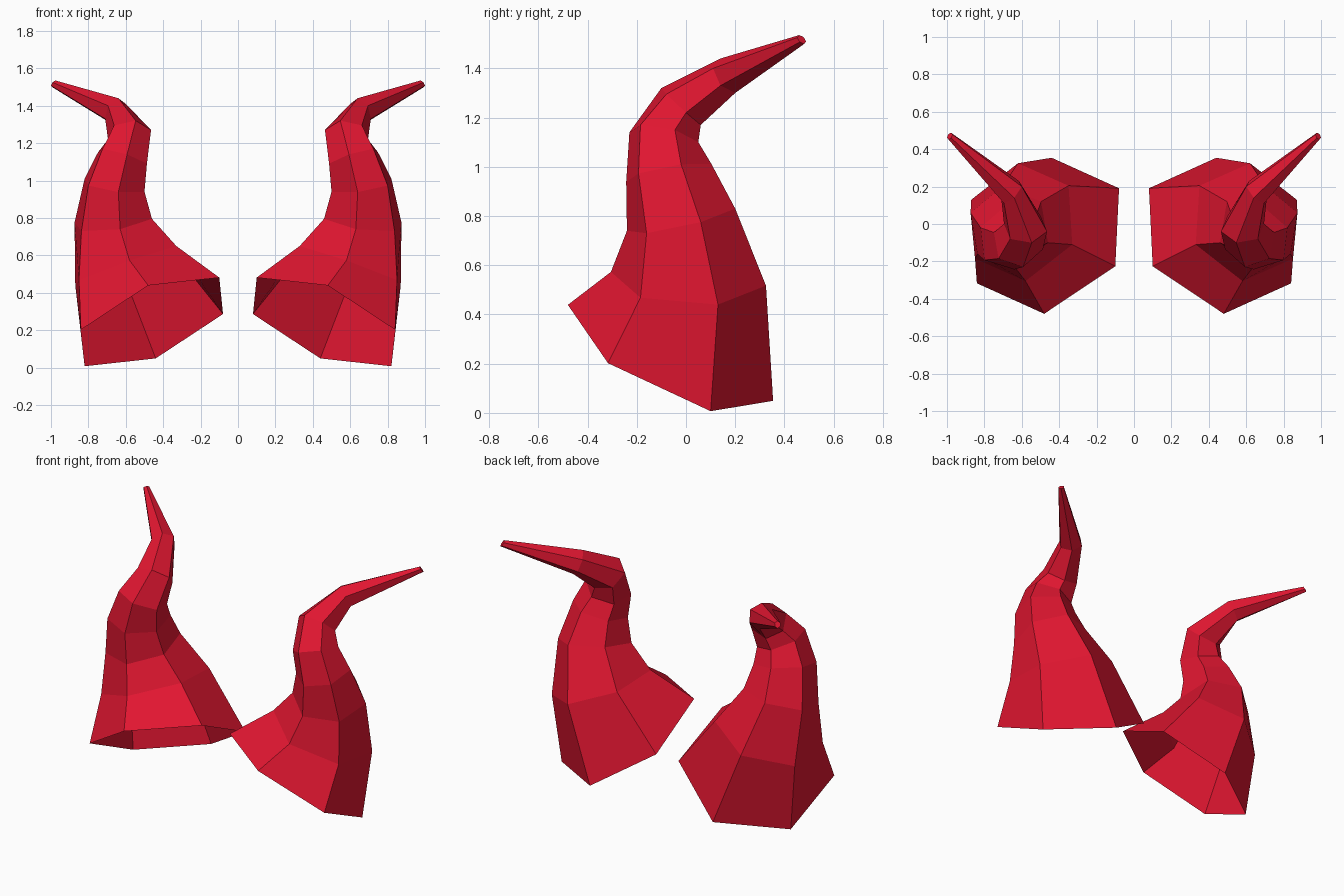
import bpy, bmesh
from mathutils import Vector

if "Cube" in bpy.data.objects:
    bpy.data.objects.remove(bpy.data.objects["Cube"])

# Horn path: each station is a hexagonal ring (centre, first spoke, second spoke)
RINGS = [
    ((.46, -.063, .244), (-.36, -.163, .237), (.02, -.417, .195)),
    ((.60, .01, .545), (-.27, -.12, .105), (-.02, -.315, .028)),
    ((.667, -.02, .785), (-.207, -.08, .01), (-.037, -.22, -.045)),
    ((.66, -.07, .975), (-.16, -.05, -.035), (-.02, -.173, -.037)),
    ((.618, -.09, 1.12), (-.131, -.045, -.03), (-.025, -.14, .02)),
    ((.58, -.02, 1.245), (-.115, -.02, .025), (-.033, -.08, .075)),
    ((.655, .17, 1.37), (-.055, .03, .04), (-.015, -.03, .07)),
    ((.985, .47, 1.517), (-.015, .008, .01), (-.008, -.01, .018)),
]


def hexagon(centre, a, b):
    """Six corners from two neighbouring spokes of a regular hexagon."""
    c, a, b = Vector(centre), Vector(a), Vector(b)
    return [c + s for s in (a, b, b - a, -a, -b, a - b)]


# Loft the rings; the base stays open, the tip is closed
bm = bmesh.new()
loops = [[bm.verts.new(p) for p in hexagon(*r)] for r in RINGS]
for low, high in zip(loops, loops[1:]):
    for i in range(6):
        j = (i + 1) % 6
        bm.faces.new((low[i], low[j], high[j], high[i]))
bm.faces.new(loops[-1])
bmesh.ops.recalc_face_normals(bm, faces=bm.faces)
mesh = bpy.data.meshes.new("horns")
bm.to_mesh(mesh)
bm.free()

# Red material
red = bpy.data.materials.new("red")
red.diffuse_color = (0.75, 0.008, 0.03, 1)
red.use_nodes = True
red.node_tree.nodes["Principled BSDF"].inputs["Base Color"].default_value = red.diffuse_color
mesh.materials.append(red)

# Mirrored pair
horns = bpy.data.objects.new("horns", mesh)
bpy.context.collection.objects.link(horns)
mirror = horns.modifiers.new("mirror", 'MIRROR')
mirror.use_axis = (True, False, False)
